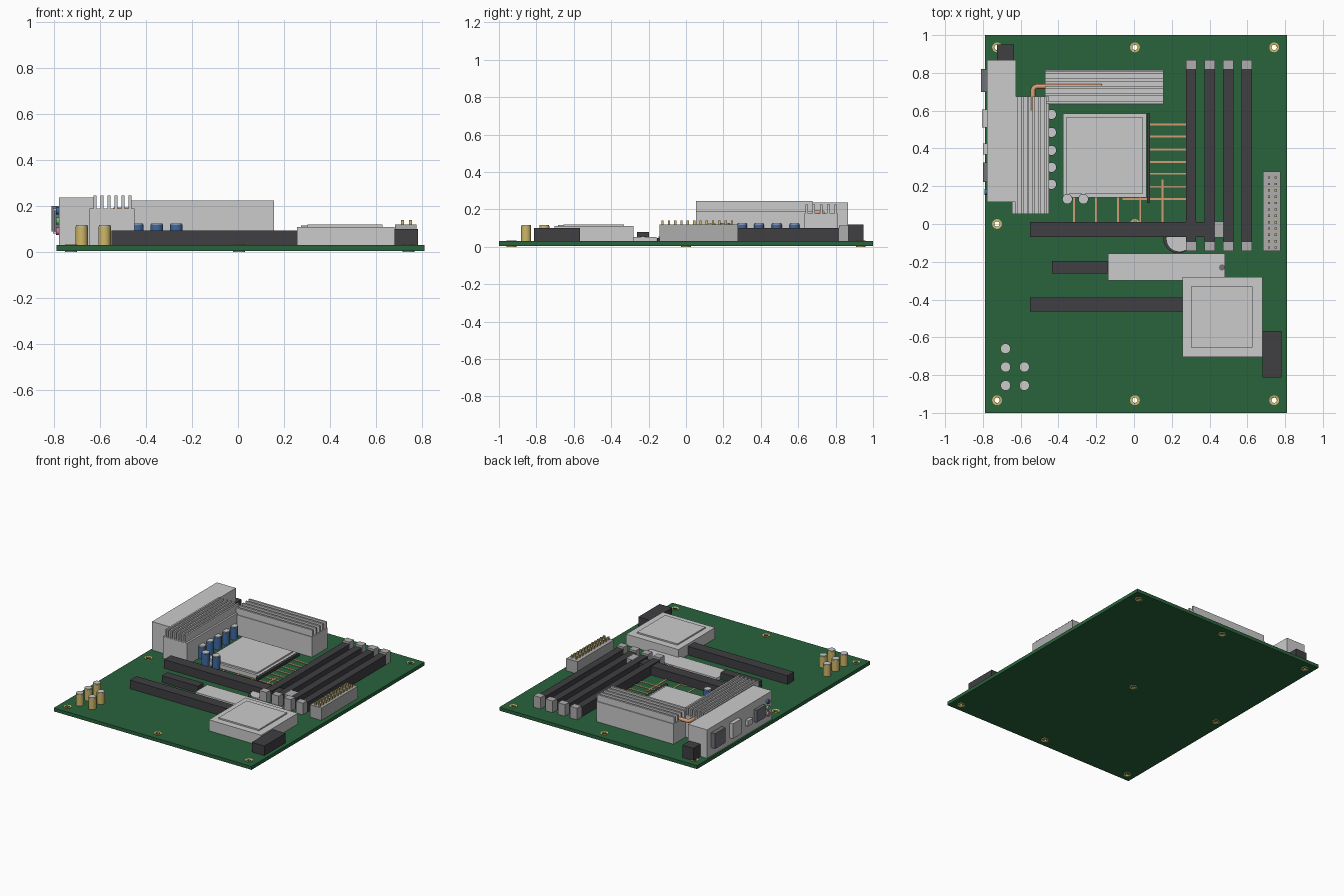
import bpy

if "Cube" in bpy.data.objects:
    bpy.data.objects.remove(bpy.data.objects["Cube"])

MATS = {}
COLORS = {
    "green": (0.022, 0.125, 0.045), "black": (0.05, 0.05, 0.055), "port": (0.16, 0.17, 0.19),
    "blue": (0.05, 0.14, 0.36), "gold": (0.62, 0.48, 0.14), "copper": (0.68, 0.33, 0.17),
    "silver": (0.42, 0.42, 0.42), "pink": (0.6, 0.2, 0.3), "lime": (0.15, 0.5, 0.2),
}


def paint(ob, color):
    if color:
        if color not in MATS:
            MATS[color] = bpy.data.materials.new(color)
            MATS[color].diffuse_color = (*COLORS[color], 1)
        ob.data.materials.append(MATS[color])
    return ob


def box(name, x0, x1, y0, y1, z0, z1, color=None):
    bpy.ops.mesh.primitive_cube_add(size=1, location=((x0 + x1) / 2, (y0 + y1) / 2, (z0 + z1) / 2))
    ob = bpy.context.object
    ob.name = name
    ob.scale = (x1 - x0, y1 - y0, z1 - z0)
    bpy.ops.object.transform_apply(location=False, rotation=False, scale=True)
    return paint(ob, color)


def cyl(name, x, y, z0, z1, r, color=None, rot=(0, 0, 0)):
    bpy.ops.mesh.primitive_cylinder_add(vertices=24, radius=r, depth=z1 - z0,
                                        location=(x, y, (z0 + z1) / 2), rotation=rot)
    ob = bpy.context.object
    ob.name = name
    bpy.ops.object.shade_smooth_by_angle()
    return paint(ob, color)


def capacitor(name, x, y, top, color):
    cyl(name + "_can", x, y, TOP, top - 0.006, 0.027, color)
    cyl(name + "_lid", x, y, top - 0.006, top, 0.025)


def cut(ob, cutter):
    mod = ob.modifiers.new("hole", "BOOLEAN")
    mod.operation, mod.object, mod.solver = "DIFFERENCE", cutter, "EXACT"
    bpy.context.view_layer.objects.active = ob
    bpy.ops.object.modifier_apply(modifier=mod.name)


TOP = 0.03

# Circuit board with plated mounting holes
board = box("circuit_board", -0.79, 0.81, -1, 1, 0.005, TOP, "green")
for x in (-0.725, 0.005, 0.742):
    for y in (-0.933, 0, 0.935):
        if x > 0.5 and y == 0:
            continue
        ring = cyl("mounting_ring", x, y, 0, 0.033, 0.026, "gold")
        drill = cyl("hole_cutter", x, y, -0.05, 0.1, 0.014)
        cut(board, drill)
        cut(ring, drill)
        bpy.data.objects.remove(drill)

# Rear connector housing and its ports
box("port_housing", -0.778, -0.624, 0.117, 0.867, TOP, 0.238)
for y0, y1, z0, z1, x, color in ((0.70, 0.82, 0.09, 0.20, -0.81, "port"),
                                 (0.51, 0.607, 0.08, 0.19, -0.805, None),
                                 (0.367, 0.425, 0.10, 0.14, -0.80, None),
                                 (0.223, 0.325, 0.09, 0.18, -0.80, "port")):
    box("rear_port", x, -0.77, y0, y1, z0, z1, color)
for z, color in ((0.09, "pink"), (0.135, "lime"), (0.18, "blue")):
    cyl("audio_jack", -0.78, 0.17, z - 0.012, z + 0.012, 0.016, color, (0, 1.5708, 0))

# Finned heatsinks beside the processor
box("side_heatsink_base", -0.645, -0.45, 0.053, 0.675, TOP, 0.19)
for i in range(6):
    x = -0.622 + i * 0.0305
    box("side_heatsink_fin", x - 0.006, x + 0.006, 0.053, 0.675, 0.19, 0.245)
box("rear_heatsink_base", -0.47, 0.156, 0.633, 0.814, TOP, 0.177)
for i in range(5):
    y = 0.645 + i * 0.039
    box("rear_heatsink_fin", -0.47, 0.156, y - 0.007, y + 0.007, 0.177, 0.225)

# Copper heat pipe linking both heatsinks
curve = bpy.data.curves.new("heat_pipe", "CURVE")
curve.dimensions = "3D"
curve.bevel_depth = 0.013
curve.bevel_resolution = 3
curve.use_fill_caps = True
path = [(-0.535, 0.6), (-0.535, 0.71), (-0.528, 0.723), (-0.515, 0.728), (-0.17, 0.728)]
spline = curve.splines.new("POLY")
spline.points.add(len(path) - 1)
for p, (x, y) in zip(spline.points, path):
    p.co = (x, y, 0.182, 1)
pipe = bpy.data.objects.new("heat_pipe", curve)
bpy.context.collection.objects.link(pipe)
paint(pipe, "copper")

# Processor socket, lid and lever
box("processor_socket", -0.375, 0.066, 0.14, 0.585, TOP, 0.06)
box("processor_lid", -0.358, 0.046, 0.158, 0.567, 0.06, 0.07)
box("socket_lever", 0.068, 0.086, 0.11, 0.585, 0.04, 0.06, "black")

# Capacitors
for x, y in ((-0.437, 0.58), (-0.437, 0.485), (-0.437, 0.39), (-0.437, 0.30),
             (-0.437, 0.21), (-0.353, 0.132), (-0.268, 0.132)):
    capacitor("power_capacitor", x, y, 0.125, "blue")
for x, y in ((-0.68, -0.66), (-0.68, -0.757), (-0.68, -0.855), (-0.58, -0.757), (-0.58, -0.855)):
    capacitor("audio_capacitor", x, y, 0.117, "gold")

# Memory slots with end clips
for x in (0.302, 0.401, 0.499, 0.597):
    box("memory_slot", x - 0.027, x + 0.027, -0.1, 0.825, TOP, 0.10, "black")
    for y0 in (-0.143, 0.818):
        box("memory_clip", x - 0.028, x + 0.028, y0, y0 + 0.05, TOP, 0.115, "silver")

# Main power connector with two rows of pins
box("power_connector", 0.683, 0.775, -0.143, 0.277, TOP, 0.12, "silver")
for x in (0.715, 0.75):
    for i in range(12):
        y = -0.125 + i * 0.0337
        box("power_pin", x - 0.006, x + 0.006, y - 0.006, y + 0.006, 0.11, 0.14, "gold")
box("processor_power_plug", -0.725, -0.635, 0.862, 0.95, TOP, 0.12, "black")

# Expansion slots
box("upper_expansion_slot", -0.55, 0.475, -0.07, 0.01, TOP, 0.093, "black")
box("expansion_latch", 0.425, 0.48, -0.072, 0.012, TOP, 0.1, "silver")
box("short_expansion_slot", -0.433, -0.14, -0.262, -0.197, TOP, 0.08, "black")
box("lower_expansion_slot", -0.55, 0.475, -0.463, -0.388, TOP, 0.093, "black")

# Storage cover, chipset heatsink and drive ports
box("storage_cover", -0.138, 0.483, -0.3, -0.157, TOP, 0.053)
cyl("cover_screw", 0.466, -0.23, 0.05, 0.058, 0.016, "port")
box("chipset_heatsink", 0.257, 0.68, -0.703, -0.28, TOP, 0.11)
box("chipset_plate", 0.302, 0.628, -0.655, -0.332, 0.11, 0.12)
box("drive_ports", 0.68, 0.782, -0.812, -0.566, TOP, 0.10, "black")

# Coin battery in its holder
cyl("battery_holder", 0.232, -0.078, TOP, 0.048, 0.077, "black")
cyl("battery", 0.24, -0.078, 0.045, 0.056, 0.07)

# Copper traces around the processor
for y in (0.527, 0.463, 0.394, 0.328, 0.266, 0.197):
    box("memory_trace", 0.08, 0.275, y - 0.005, y + 0.005, TOP - 0.002, 0.033, "copper")
box("memory_trace", -0.06, 0.275, 0.128, 0.138, TOP - 0.002, 0.033, "copper")
for i in range(5):
    x = -0.318 + i * 0.117
    box("slot_trace", x - 0.005, x + 0.005, 0.0, 0.235, TOP - 0.002, 0.0325, "copper")

for m in bpy.data.materials:
    if m.users and not m.is_grease_pencil:
        m.use_nodes = True
        m.node_tree.nodes["Principled BSDF"].inputs["Base Color"].default_value = m.diffuse_color
